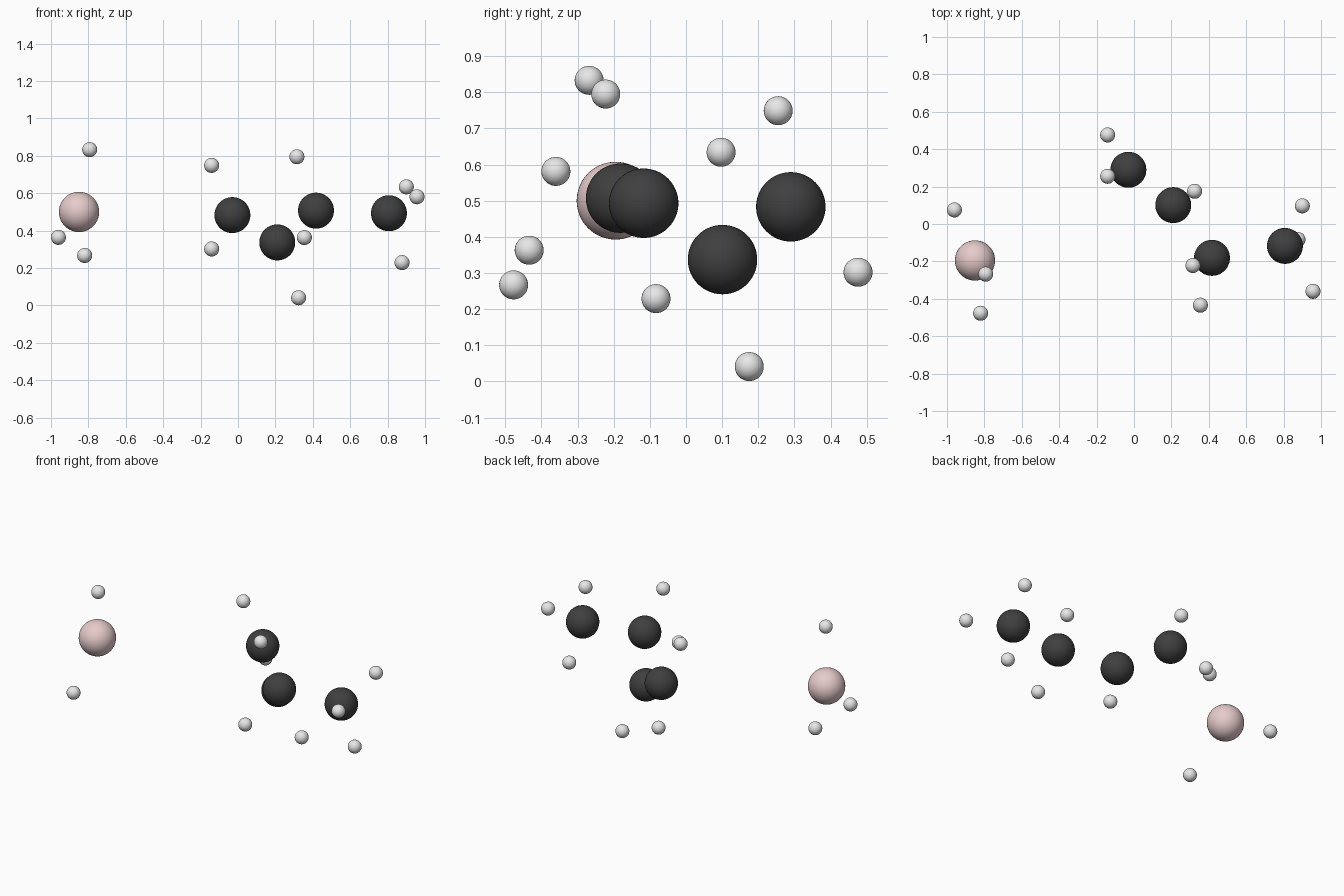
import bpy

cube = bpy.data.objects.get("Cube")
if cube:
    bpy.data.objects.remove(cube, do_unlink=True)


def make_material(name, color):
    mat = bpy.data.materials.new(name)
    mat.use_nodes = True
    mat.diffuse_color = (*color, 1)
    mat.node_tree.nodes["Principled BSDF"].inputs["Base Color"].default_value = (*color, 1)
    return mat


def add_atoms(name, radius, mat, centres):
    """One smooth sphere per centre, all sharing one mesh."""
    mesh = None
    for i, centre in enumerate(centres, 1):
        if mesh is None:
            bpy.ops.mesh.primitive_uv_sphere_add(segments=48, ring_count=32, radius=radius)
            atom = bpy.context.object
            bpy.ops.object.shade_smooth()
            mesh = atom.data
            mesh.name = name
            mesh.materials.append(mat)
        else:
            atom = bpy.data.objects.new(name, mesh)
            bpy.context.collection.objects.link(atom)
        atom.name = f"{name}_{i}"
        atom.location = centre


# Large pink atom at the right end
add_atoms("boron_atom", 0.1075, make_material("pale pink", (0.8, 0.6, 0.6)),
          [(-0.85, -0.195, 0.5)])

# Dark chain
add_atoms("carbon_atom", 0.096, make_material("charcoal", (0.05, 0.05, 0.05)), [
    (-0.03, 0.29, 0.483),
    (0.21, 0.101, 0.337),
    (0.417, -0.181, 0.507),
    (0.807, -0.117, 0.493),
])

# Small light atoms around the pink one, then along the chain
add_atoms("hydrogen_atom", 0.04, make_material("light grey", (0.8, 0.8, 0.8)), [
    (-0.793, -0.268, 0.833),
    (-0.96, 0.075, 0.364),
    (-0.82, -0.477, 0.267),
    (-0.141, 0.255, 0.749),
    (-0.141, 0.476, 0.302),
    (0.324, 0.175, 0.041),
    (0.315, -0.222, 0.795),
    (0.355, -0.434, 0.363),
    (0.9, 0.097, 0.634),
    (0.957, -0.36, 0.581),
    (0.877, -0.083, 0.229),
])
